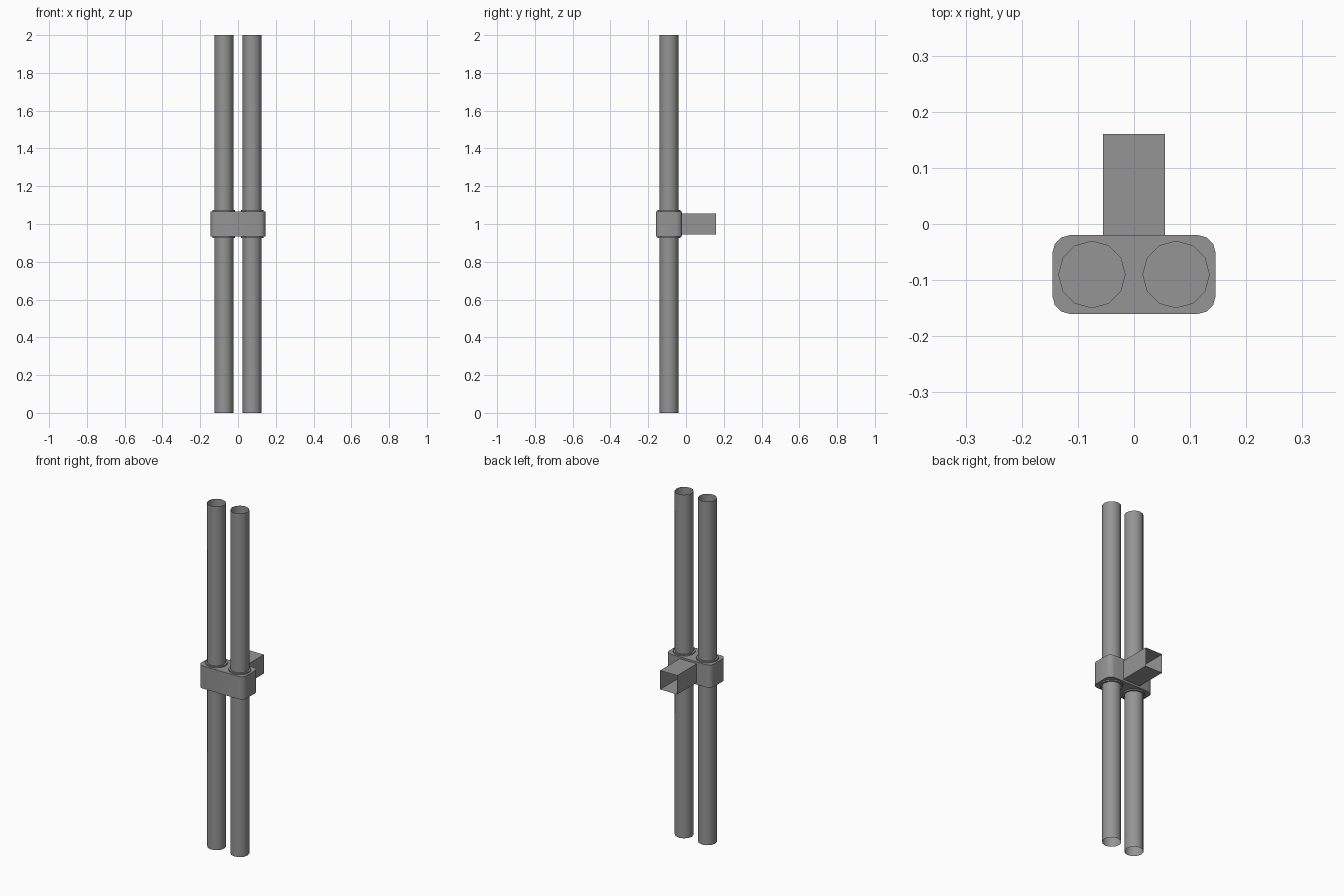
import bpy, bmesh, math
from mathutils import Matrix, Vector

cube = bpy.data.objects.get("Cube")
if cube:
    bpy.data.objects.remove(cube, do_unlink=True)

grey = bpy.data.materials.new("mid grey")
grey.use_nodes = True
grey.diffuse_color = (0.3, 0.3, 0.3, 1)
grey.node_tree.nodes["Principled BSDF"].inputs["Base Color"].default_value = (0.3, 0.3, 0.3, 1)

ROD_X, ROD_Y, MID_Z = 0.075, -0.09, 1.0


def finish(bm, name, smooth=True):
    mesh = bpy.data.meshes.new(name)
    bm.to_mesh(mesh)
    bm.free()
    mesh.materials.append(grey)
    obj = bpy.data.objects.new(name, mesh)
    bpy.context.collection.objects.link(obj)
    if smooth:
        bpy.ops.object.select_all(action='DESELECT')
        obj.select_set(True)
        bpy.context.view_layer.objects.active = obj
        bpy.ops.object.shade_smooth_by_angle(angle=math.radians(40))
    return obj


def cylinder(name, x, radius, height, capped):
    bm = bmesh.new()
    bmesh.ops.create_cone(bm, cap_ends=capped, segments=12, radius1=radius, radius2=radius,
                          depth=height, matrix=Matrix.Translation((x, ROD_Y, MID_Z)))
    return finish(bm, name)


def box(size, centre):
    bm = bmesh.new()
    bmesh.ops.create_cube(bm, size=1, matrix=Matrix.Translation(centre) @ Matrix.Diagonal((*size, 1)))
    return bm


# Twin open tubes, each passing through a collar that stands proud of the clamp
for side, x in (("left", ROD_X), ("right", -ROD_X)):
    cylinder(side + "_tube", x, 0.05, 2.0, False)
    cylinder(side + "_collar", x, 0.06, 0.146, True)

# Clamp block with rounded upright corners
bm = box((0.29, 0.14, 0.132), (0, ROD_Y, MID_Z))
uprights = [e for e in bm.edges
            if abs((e.verts[0].co - e.verts[1].co).normalized().z) > 0.9]
bmesh.ops.bevel(bm, geom=uprights, offset=0.03, segments=3, profile=0.5, affect='EDGES')
finish(bm, "clamp_block")

# Square hollow mounting arm, open at the back
bm = box((0.11, 0.18, 0.11), (0, 0.07, MID_Z))
bm.normal_update()
ends = [f for f in bm.faces if abs(f.normal.y) > 0.9]
bmesh.ops.delete(bm, geom=ends, context='FACES_ONLY')
finish(bm, "mounting_arm", smooth=False)
